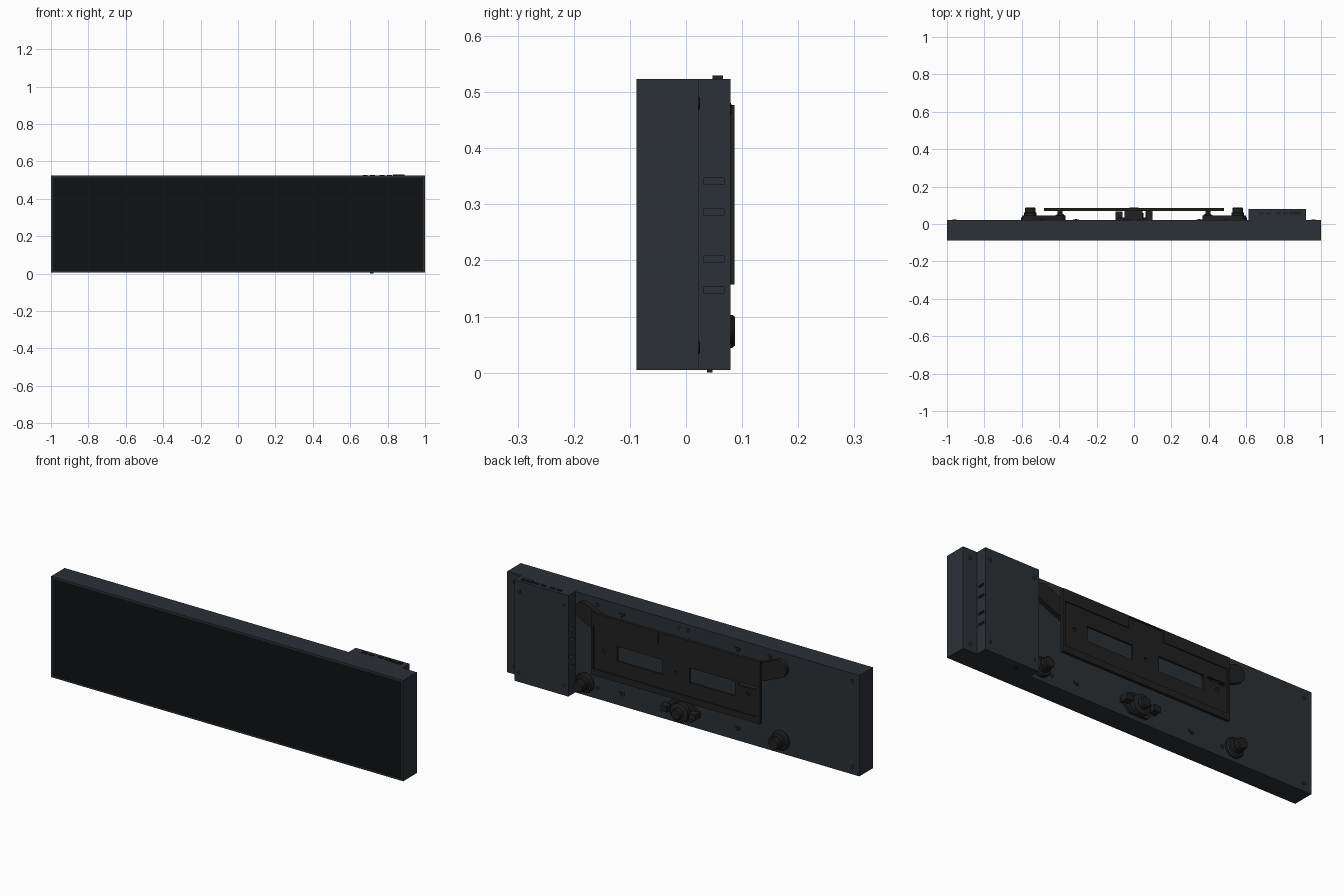
import bpy, bmesh, math
from mathutils import Matrix

if "Cube" in bpy.data.objects:
    bpy.data.objects.remove(bpy.data.objects["Cube"])


def mat(name, r, g, b):
    m = bpy.data.materials.new(name)
    m.diffuse_color = (r, g, b, 1)
    m.use_nodes = True
    m.node_tree.nodes["Principled BSDF"].inputs["Base Color"].default_value = m.diffuse_color
    return m


SHELL = mat("shell_grey", 0.025, 0.03, 0.036)
SCREEN = mat("screen_black", 0.005, 0.0055, 0.006)
METAL = mat("bracket_dark", 0.015, 0.015, 0.016)


def finish(bm, name, material, smooth=False):
    bmesh.ops.recalc_face_normals(bm, faces=bm.faces)
    me = bpy.data.meshes.new(name)
    bm.to_mesh(me)
    bm.free()
    ob = bpy.data.objects.new(name, me)
    bpy.context.collection.objects.link(ob)
    me.materials.append(material)
    if smooth:
        bpy.ops.object.select_all(action='DESELECT')
        ob.select_set(True)
        bpy.context.view_layer.objects.active = ob
        bpy.ops.object.shade_smooth_by_angle(angle=math.radians(35))
    return ob


def box(name, x0, x1, y0, y1, z0, z1, material=METAL):
    bm = bmesh.new()
    bmesh.ops.create_cube(bm, size=1)
    bmesh.ops.transform(bm, verts=bm.verts, matrix=Matrix.Translation(
        ((x0 + x1) / 2, (y0 + y1) / 2, (z0 + z1) / 2))
        @ Matrix.Diagonal((x1 - x0, y1 - y0, z1 - z0, 1)))
    return finish(bm, name, material)


def prism(name, pts, y0, y1, material=METAL, smooth=False):
    """Extrude an (x, z) outline along y."""
    bm = bmesh.new()
    f = bm.faces.new([bm.verts.new((x, y0, z)) for x, z in pts])
    ext = bmesh.ops.extrude_face_region(bm, geom=[f])
    bmesh.ops.translate(bm, vec=(0, y1 - y0, 0),
                        verts=[v for v in ext["geom"] if isinstance(v, bmesh.types.BMVert)])
    return finish(bm, name, material, smooth)


def lathe(name, x, z, profile, n=24, material=METAL):
    """Spin (radius, y) points around an axis along y."""
    bm = bmesh.new()
    rings = [[bm.verts.new((x + r * math.cos(2 * math.pi * i / n), y,
                            z + r * math.sin(2 * math.pi * i / n))) for i in range(n)]
             for r, y in profile]
    for a, b in zip(rings, rings[1:]):
        for i in range(n):
            bm.faces.new((a[i], a[(i + 1) % n], b[(i + 1) % n], b[i]))
    bm.faces.new(rings[0])
    bm.faces.new(rings[-1])
    return finish(bm, name, material, True)


def capsule(xa, za, xb, zb, r, n=10):
    a = math.atan2(zb - za, xb - xa)
    pts = []
    for cx, cz, start in ((xb, zb, a - math.pi / 2), (xa, za, a + math.pi / 2)):
        for i in range(n + 1):
            t = start + math.pi * i / n
            pts.append((cx + r * math.cos(t), cz + r * math.sin(t)))
    return pts


def cut(target, cutters):
    bpy.context.view_layer.objects.active = target
    for c in cutters:
        c.hide_render = True
        m = target.modifiers.new("cut", 'BOOLEAN')
        m.operation, m.solver, m.object = 'DIFFERENCE', 'EXACT', c
        bpy.ops.object.modifier_apply(modifier=m.name)
        bpy.data.objects.remove(c)


# Display housing with a thin bezel, and the recessed screen
housing = box("housing", -1, 1, -0.088, 0.022, 0.005, 0.523, SHELL)
cut(housing, [box("screen_cutter", -0.99, 0.99, -0.1, -0.080, 0.015, 0.513, SHELL)])
box("screen", -0.99, 0.99, -0.081, -0.0855, 0.015, 0.513, SCREEN)

# Control box with side vents
control = box("control_box", 0.613, 0.92, 0.0215, 0.079, 0.005, 0.523, SHELL)
cutters = []
for z in (0.147, 0.202, 0.287, 0.341):
    for x in (0.613, 0.92):
        cutters.append(box("vent_cutter", x - 0.02, x + 0.02, 0.031, 0.068, z - 0.006, z + 0.006, SHELL))
cut(control, cutters)

# Buttons on top of the control box and a port below
for i, x in enumerate((0.68, 0.72, 0.77, 0.81)):
    box("top_button_%d" % i, x - 0.013, x + 0.013, 0.05, 0.062, 0.52, 0.527)
box("top_switch", 0.83, 0.89, 0.047, 0.066, 0.52, 0.53)
box("bottom_port", 0.705, 0.725, 0.037, 0.047, 0.0, 0.01)

# Control box screws
for x in (0.64, 0.893):
    for z in (0.055, 0.47):
        lathe("box_screw", x, z, [(0.011, 0.075), (0.011, 0.0795), (0.008, 0.081)], 12)

# Rear housing screws
spots = [(s * 0.96, z) for s in (-1, 1) for z in (0.045, 0.48)]
spots += [(s * 0.49, z) for s in (-1, 1) for z in (0.06, 0.485)]
spots += [(s * 0.026, 0.495) for s in (-1, 1)]
for x, z in spots:
    lathe("rear_screw", x, z, [(0.011, 0.02), (0.011, 0.024), (0.008, 0.025)], 12)

# Small connectors on the rear panel
for x in (-0.31, 0.35):
    for z in (0.07, 0.475):
        box("rear_connector", x - 0.015, x + 0.015, 0.02, 0.025, z - 0.006, z + 0.006)
        box("rear_connector_pin", x - 0.006, x + 0.006, 0.02, 0.027, z - 0.014, z - 0.008)

# Wall mount plate: shallow tray with windows, slots and holes
plate = box("mount_plate", -0.48, 0.48, 0.070, 0.086, 0.157, 0.477)
cutters = [box("tray_cutter", -0.467, 0.467, 0.081, 0.1, 0.19, 0.415)]
for s in (-1, 1):
    a, b = sorted((s * 0.077, s * 0.335))
    cutters.append(box("window_cutter", a, b, 0.05, 0.1, 0.262, 0.338))
cutters.append(box("notch_cutter", -0.1, 0.1, 0.081, 0.1, 0.40, 0.47))
cutters.append(prism("slot_cutter", capsule(-0.45, 0.332, -0.36, 0.332, 0.008), 0.05, 0.1))
for x in (-0.41, 0, 0.41):
    cutters.append(lathe("hole_cutter", x, 0.293, [(0.009, 0.05), (0.009, 0.1)], 16))
cut(plate, cutters)

for s in (-1, 1):
    # Slanted arms carrying the plate, with posts
    pts = capsule(s * 0.555, 0.445, s * 0.41, 0.385, 0.045)
    prism("mount_arm", pts, 0.02, 0.045, METAL, True)
    lathe("mount_post", s * 0.395, 0.38,
          [(0.028, 0.044), (0.013, 0.055), (0.013, 0.072)])
    # Adjustable spacer feet
    lathe("spacer_foot", s * 0.555, 0.073,
          [(0.05, 0.02), (0.05, 0.03), (0.044, 0.038), (0.033, 0.04), (0.033, 0.06),
           (0.029, 0.062), (0.029, 0.082), (0.025, 0.087)])

# Centre cable anchor: hexagonal base, collar and knob
hexa = [(0.1 * math.cos(i * math.pi / 3), 0.08 + 0.06 * math.sin(i * math.pi / 3)) for i in range(6)]
prism("anchor_base", hexa, 0.02, 0.034)
lathe("anchor_knob", 0, 0.076, [(0.05, 0.033), (0.05, 0.058), (0.027, 0.062),
                               (0.027, 0.083), (0.023, 0.087)])
for s in (-1, 1):
    box("anchor_lug", s * 0.08 - 0.018, s * 0.08 + 0.018, 0.02, 0.068, 0.066, 0.096)

# Posts behind the plate centre
box("centre_post", -0.05, 0.045, 0.02, 0.071, 0.40, 0.43)
box("side_post", 0.065, 0.1, 0.02, 0.071, 0.40, 0.43)
